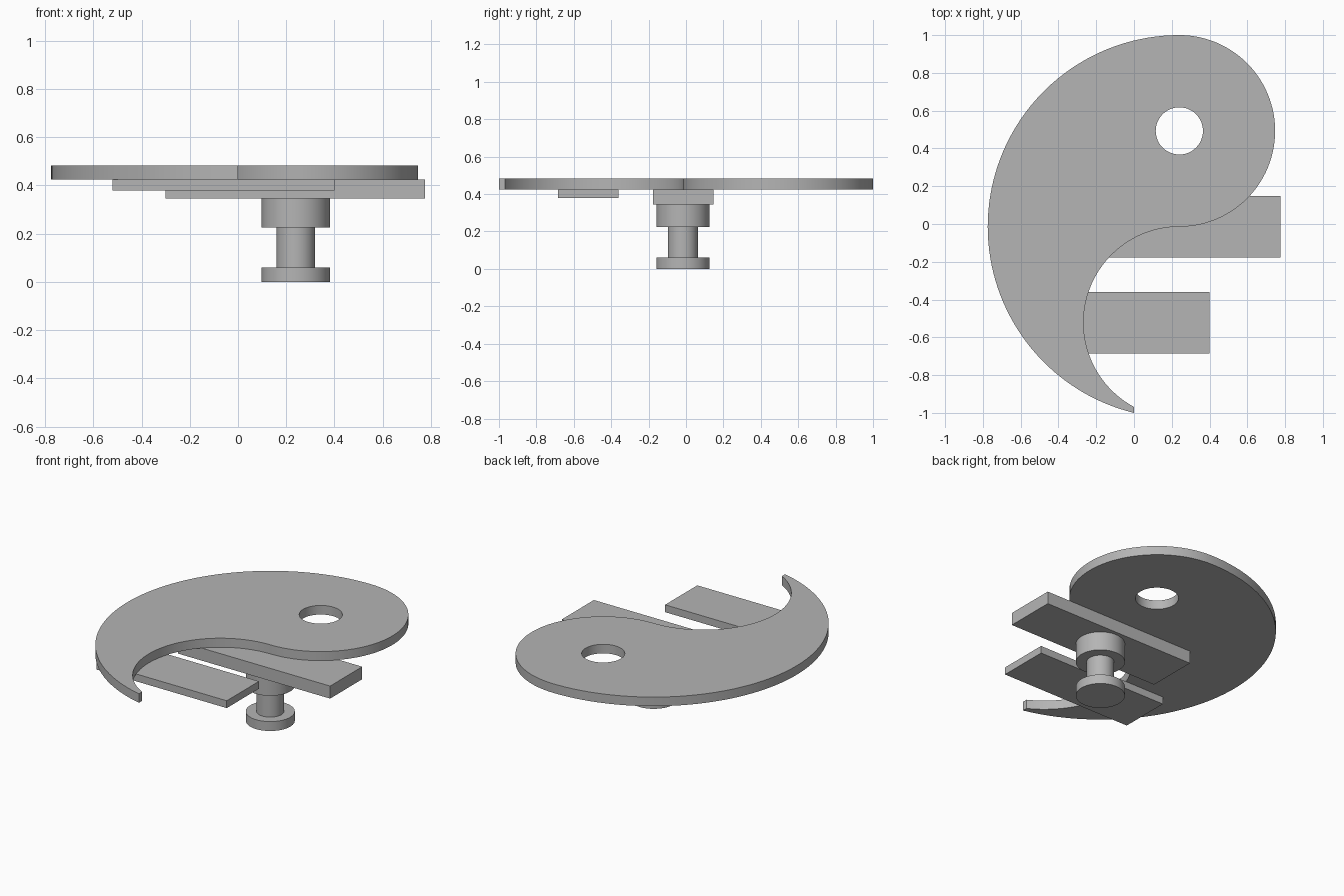
import bpy
import bmesh
from math import acos, cos, pi, sin

if "Cube" in bpy.data.objects:
    bpy.data.objects.remove(bpy.data.objects["Cube"], do_unlink=True)

grey = bpy.data.materials.new("plain grey")
grey.use_nodes = True
grey.diffuse_color = (0.46, 0.46, 0.46, 1)
grey.node_tree.nodes["Principled BSDF"].inputs["Base Color"].default_value = grey.diffuse_color

# Shared centre and radii of the swirl
CX, CY, BIG = 0.24, -0.0144, 1.0144
SMALL = BIG / 2
HEAD_Y, TAIL_Y = CY + SMALL, CY - SMALL
PLATE_LOW, PLATE_HIGH = 0.425, 0.483


def finish(obj):
    """Assign the colour and smooth the round walls."""
    obj.data.materials.clear()
    obj.data.materials.append(grey)
    bpy.ops.object.select_all(action="DESELECT")
    obj.select_set(True)
    bpy.context.view_layer.objects.active = obj
    bpy.ops.object.shade_smooth_by_angle()


def box(name, x, y, z):
    bpy.ops.mesh.primitive_cube_add(size=1)
    obj = bpy.context.object
    obj.name = name
    for v in obj.data.vertices:
        v.co = [a[0] if c < 0 else a[1] for a, c in zip((x, y, z), v.co)]
    finish(obj)


def disc(name, radius, low, high):
    bpy.ops.mesh.primitive_cylinder_add(vertices=64, radius=radius, depth=high - low,
                                        location=(CX, -0.017, (low + high) / 2))
    bpy.context.object.name = name
    finish(bpy.context.object)


def arc(y, radius, start, end, steps):
    return [(CX + radius * cos(start + (end - start) * i / steps),
             y + radius * sin(start + (end - start) * i / steps))
            for i in range(steps + 1)]


# Swirl plate: outer arc to the blunt tail, inner arc back, then the round head
tail_outer = 2 * pi - acos(-CX / BIG)
tail_inner = 2 * pi - acos(-CX / SMALL)
outline = arc(CY, BIG, pi / 2, tail_outer, 72)
outline += arc(TAIL_Y, SMALL, tail_inner, pi / 2, 48)
outline += arc(HEAD_Y, SMALL, -pi / 2, pi / 2, 56)[1:-1]
hole = arc(HEAD_Y, 0.125, 0, 2 * pi, 48)[:-1]

curve = bpy.data.curves.new("swirl_outline", "CURVE")
curve.dimensions = "2D"
curve.fill_mode = "BOTH"
curve.extrude = (PLATE_HIGH - PLATE_LOW) / 2
for loop in (outline, hole):
    spline = curve.splines.new("POLY")
    spline.points.add(len(loop) - 1)
    for point, (x, y) in zip(spline.points, loop):
        point.co = (x, y, 0, 1)
    spline.use_cyclic_u = True
plate = bpy.data.objects.new("swirl_plate", curve)
bpy.context.collection.objects.link(plate)
plate.location.z = (PLATE_LOW + PLATE_HIGH) / 2
bpy.ops.object.select_all(action="DESELECT")
plate.select_set(True)
bpy.context.view_layer.objects.active = plate
bpy.ops.object.convert(target="MESH")
plate = bpy.context.object
bm = bmesh.new()
bm.from_mesh(plate.data)
bmesh.ops.remove_doubles(bm, verts=bm.verts, dist=0.0001)
bmesh.ops.recalc_face_normals(bm, faces=bm.faces)
bm.to_mesh(plate.data)
bm.free()
finish(plate)

# Two bars under the plate
box("front_bar", (-0.52, 0.4), (-0.685, -0.36), (0.378, PLATE_LOW))
box("middle_bar", (-0.3, 0.775), (-0.177, 0.147), (0.345, PLATE_LOW))

# Turned post with a foot and a collar
disc("post_foot", 0.142, 0, 0.06)
disc("post_stem", 0.08, 0.06, 0.225)
disc("post_collar", 0.142, 0.225, 0.345)
